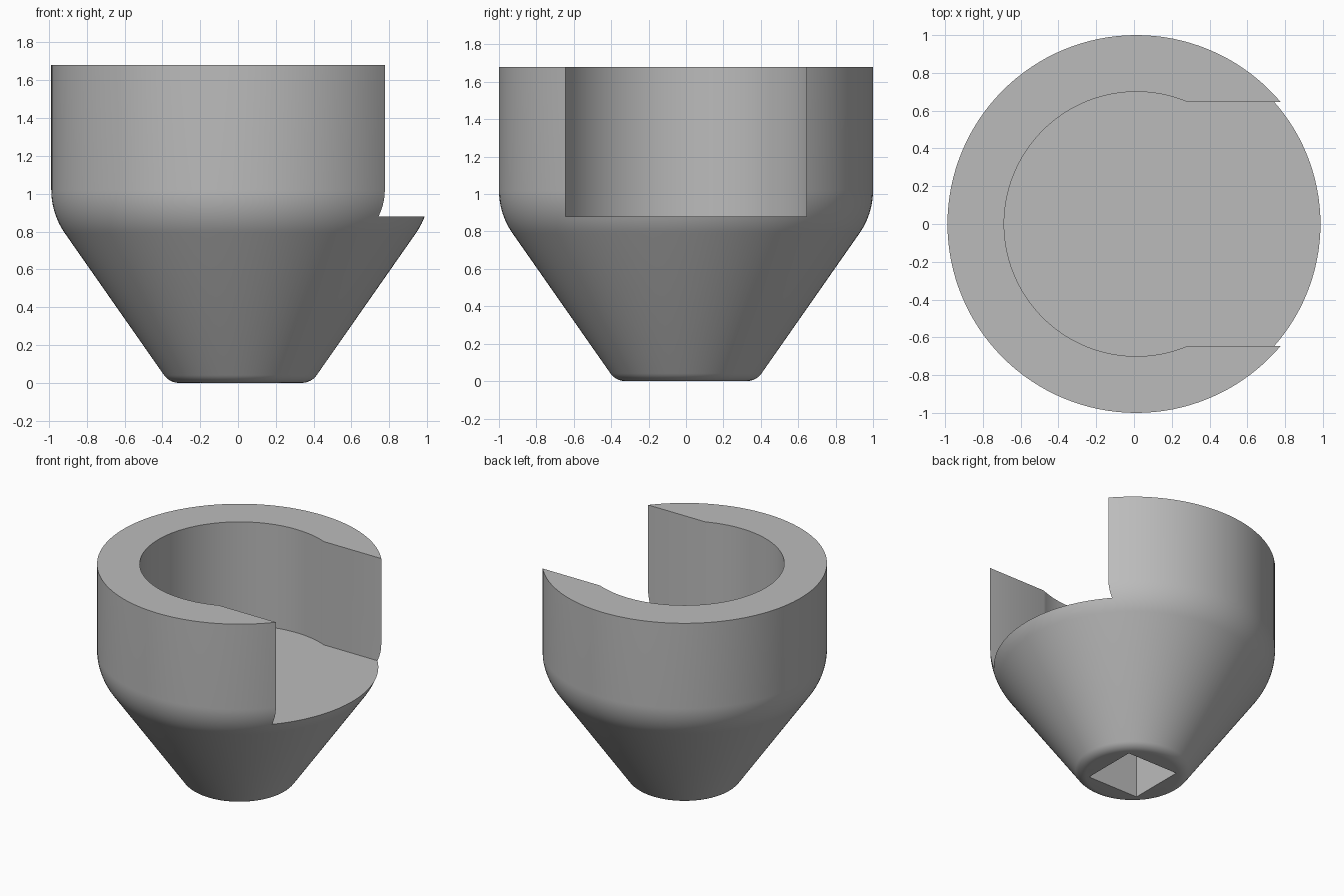
import bpy, bmesh, math
from mathutils import Vector, Matrix

if "Cube" in bpy.data.objects:
    bpy.data.objects.remove(bpy.data.objects["Cube"])

CX = 0.0125            # axis of the turned body
SEG = 128
SLOPE = math.radians(35)
HEIGHT, FLOOR = 1.68, 0.88


def new_object(name, bm):
    bmesh.ops.recalc_face_normals(bm, faces=bm.faces[:])
    mesh = bpy.data.meshes.new(name)
    bm.to_mesh(mesh)
    bm.free()
    obj = bpy.data.objects.new(name, mesh)
    bpy.context.collection.objects.link(obj)
    return obj


def prism(name, outline, z0, z1):
    bm = bmesh.new()
    face = bm.faces.new([bm.verts.new((x, y, z0)) for x, y in outline])
    top = bmesh.ops.extrude_face_region(bm, geom=[face])["geom"]
    bmesh.ops.translate(bm, vec=(0, 0, z1 - z0),
                        verts=[v for v in top if isinstance(v, bmesh.types.BMVert)])
    return new_object(name, bm)


def arc(cr, cz, rad, a0, a1, n):
    return [(cr + rad * math.cos(a0 + (a1 - a0) * i / n),
             cz + rad * math.sin(a0 + (a1 - a0) * i / n)) for i in range(n + 1)]


# Turned body: rounded base, cone, blended shoulder, straight wall
base_round = 0.096
profile = [(0, 0)]
profile += arc(0.325, base_round, base_round, -math.pi / 2, -SLOPE, 8)
profile += arc(0.6, 1.02, 0.4, -SLOPE, 0, 12)
profile += [(1, HEIGHT), (0, HEIGHT)]

bm = bmesh.new()
rings = []
for r, z in profile:
    if r == 0:
        rings.append([bm.verts.new((CX, 0, z))])
    else:
        rings.append([bm.verts.new((CX + r * math.cos(2 * math.pi * i / SEG),
                                    r * math.sin(2 * math.pi * i / SEG), z))
                      for i in range(SEG)])
for a, b in zip(rings[1:-1], rings[2:-1]):
    for i in range(SEG):
        j = (i + 1) % SEG
        bm.faces.new((a[i], a[j], b[j], b[i]))
# Flat end caps
bm.faces.new(rings[1])
bm.faces.new(rings[-2])
for ring in (rings[0], rings[-1]):
    bm.verts.remove(ring[0])
cup = new_object("cup_body", bm)

# Round pocket opening into a side slot
half, bore = 0.645, 0.70
a0 = math.asin(half / bore)
pocket = [(CX + x, y) for x, y in arc(0, 0, bore, a0, 2 * math.pi - a0, 96)]
pocket += [(1.3, -half), (1.3, half)]
pocket_cutter = prism("pocket_cutter", pocket, FLOOR, HEIGHT + 0.2)

# Square socket in the underside
s = 0.217
socket = [(CX + x * s, y * s) for x, y in ((-1, -1), (1, -1), (1, 1), (-1, 1))]
socket_cutter = prism("socket_cutter", socket, -0.2, 0.5)

for cutter in (pocket_cutter, socket_cutter):
    cutter.hide_render = True
    mod = cup.modifiers.new(cutter.name, 'BOOLEAN')
    mod.operation = 'DIFFERENCE'
    mod.solver = 'EXACT'
    mod.object = cutter

# Bake the cuts, then drop the cutters
bpy.context.view_layer.objects.active = cup
cup.select_set(True)
for mod in list(cup.modifiers):
    bpy.ops.object.modifier_apply(modifier=mod.name)
for cutter in (pocket_cutter, socket_cutter):
    bpy.data.objects.remove(cutter)

# Single grey finish
grey = bpy.data.materials.new("plain_grey")
grey.diffuse_color = (0.5, 0.5, 0.5, 1)
grey.use_nodes = True
grey.node_tree.nodes["Principled BSDF"].inputs["Base Color"].default_value = grey.diffuse_color
cup.data.materials.clear()
cup.data.materials.append(grey)
for p in cup.data.polygons:
    p.material_index = 0
bpy.ops.object.shade_smooth_by_angle(angle=math.radians(30))
